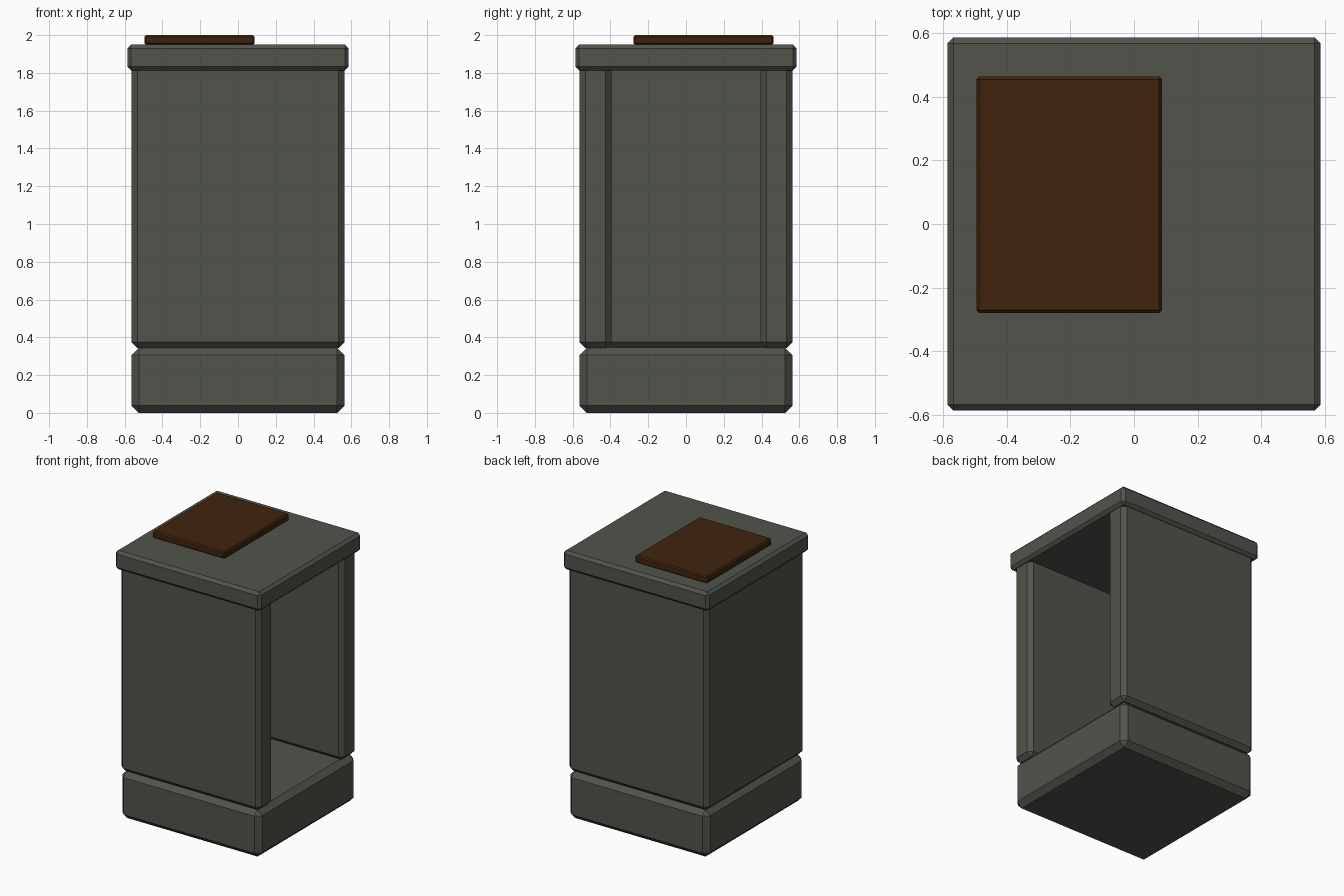
import bpy, bmesh

cube = bpy.data.objects.get("Cube")
if cube:
    bpy.data.objects.remove(cube, do_unlink=True)


def material(name, rgb):
    mat = bpy.data.materials.new(name)
    mat.use_nodes = True
    colour = (*rgb, 1.0)
    mat.diffuse_color = colour
    for node in mat.node_tree.nodes:
        if node.type == 'BSDF_PRINCIPLED':
            node.inputs["Base Color"].default_value = colour
    return mat


def slab(name, outline, bottom, top, bevel, mat):
    """Extrude a counter-clockwise outline and chamfer its convex edges."""
    bm = bmesh.new()
    low = [bm.verts.new((x, y, bottom)) for x, y in outline]
    high = [bm.verts.new((x, y, top)) for x, y in outline]
    bm.faces.new(low[::-1])
    bm.faces.new(high)
    count = len(outline)
    for i in range(count):
        j = (i + 1) % count
        bm.faces.new((low[i], low[j], high[j], high[i]))
    bm.normal_update()
    convex = [e for e in bm.edges if e.calc_face_angle_signed() > 0.1]
    bmesh.ops.bevel(bm, geom=convex, offset=bevel, segments=1,
                    affect='EDGES', clamp_overlap=True)
    bmesh.ops.recalc_face_normals(bm, faces=bm.faces)
    mesh = bpy.data.meshes.new(name)
    bm.to_mesh(mesh)
    bm.free()
    mesh.materials.append(mat)
    obj = bpy.data.objects.new(name, mesh)
    bpy.context.collection.objects.link(obj)
    return obj


def rectangle(x0, x1, y0, y1):
    return [(x0, y0), (x1, y0), (x1, y1), (x0, y1)]


stone = material("grey_green_stone", (0.082, 0.088, 0.072))
leather = material("dark_brown_cover", (0.052, 0.017, 0.004))

BODY = 0.563
INNER = 0.395
LID = 0.586

# Chamfered plinth
slab("base", rectangle(-BODY, BODY, -BODY, BODY), 0, 0.345, 0.038, stone)

# Three walls in a U, open on the left side, running up into the lid
u_shape = [(-BODY, -BODY), (BODY, -BODY), (BODY, -INNER), (-INNER, -INNER),
           (-INNER, INNER), (BODY, INNER), (BODY, BODY), (-BODY, BODY)]
slab("walls", u_shape, 0.344, 1.88, 0.03, stone)

# Overhanging top
slab("lid", rectangle(-LID, LID, -LID, LID), 1.813, 1.95, 0.02, stone)

# Book lying on the lid
slab("book", rectangle(-0.495, 0.088, -0.279, 0.463), 1.948, 2.0, 0.009, leather)
